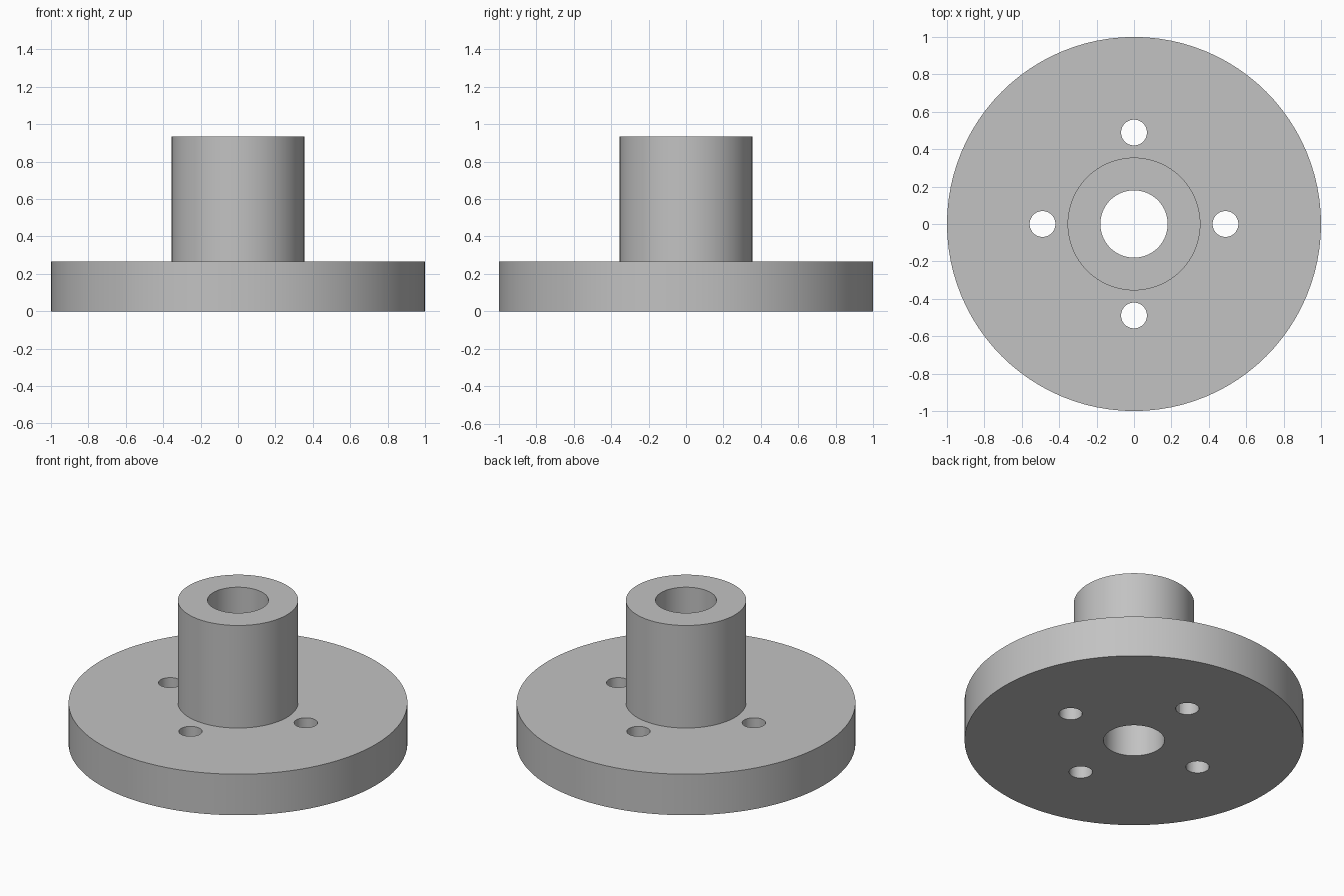
import bpy, bmesh
from math import cos, sin, pi, radians

cube = bpy.data.objects.get("Cube")
if cube:
    bpy.data.objects.remove(cube)

FLANGE_R, FLANGE_H = 1.0, 0.267
HUB_R, HUB_TOP = 0.355, 0.935
BORE_R = 0.18
HOLE_R, HOLE_RING = 0.069, 0.489
SEGMENTS = 96

grey = bpy.data.materials.new("light_grey")
grey.use_nodes = True
grey.diffuse_color = (0.54, 0.54, 0.54, 1)
grey.node_tree.nodes["Principled BSDF"].inputs["Base Color"].default_value = grey.diffuse_color


def lathe(name, profile):
    """Revolve a closed (radius, height) profile around z."""
    bm = bmesh.new()
    rings = []
    for r, z in profile:
        rings.append([bm.verts.new((r * cos(2 * pi * i / SEGMENTS), r * sin(2 * pi * i / SEGMENTS), z))
                      for i in range(SEGMENTS)])
    for a, b in zip(rings, rings[1:] + rings[:1]):
        for i in range(SEGMENTS):
            j = (i + 1) % SEGMENTS
            bm.faces.new((a[i], a[j], b[j], b[i]))
    bmesh.ops.recalc_face_normals(bm, faces=bm.faces)
    mesh = bpy.data.meshes.new(name)
    bm.to_mesh(mesh)
    bm.free()
    obj = bpy.data.objects.new(name, mesh)
    bpy.context.collection.objects.link(obj)
    mesh.materials.append(grey)
    return obj


# Flange disc and hub sleeve with a central bore
hub = lathe("flanged_hub", [(BORE_R, 0), (FLANGE_R, 0), (FLANGE_R, FLANGE_H),
                            (HUB_R, FLANGE_H), (HUB_R, HUB_TOP), (BORE_R, HUB_TOP)])

# Four bolt holes through the flange
cutters = []
for k in range(4):
    a = k * pi / 2
    bpy.ops.mesh.primitive_cylinder_add(vertices=48, radius=HOLE_R, depth=FLANGE_H * 2,
                                        location=(HOLE_RING * cos(a), HOLE_RING * sin(a), FLANGE_H / 2))
    cutter = bpy.context.object
    cutter.name = f"bolt_hole_cutter_{k + 1}"
    cutter.hide_render = True
    cutter.data.materials.append(grey)
    mod = hub.modifiers.new(f"bolt_hole_{k + 1}", "BOOLEAN")
    mod.operation, mod.solver, mod.object = "DIFFERENCE", "EXACT", cutter
    cutters.append(cutter)

# Apply the cuts, then shade
bpy.ops.object.select_all(action="DESELECT")
hub.select_set(True)
bpy.context.view_layer.objects.active = hub
for mod in list(hub.modifiers):
    bpy.ops.object.modifier_apply(modifier=mod.name)
for cutter in cutters:
    bpy.data.objects.remove(cutter)
bpy.ops.object.shade_smooth_by_angle(angle=radians(30))
